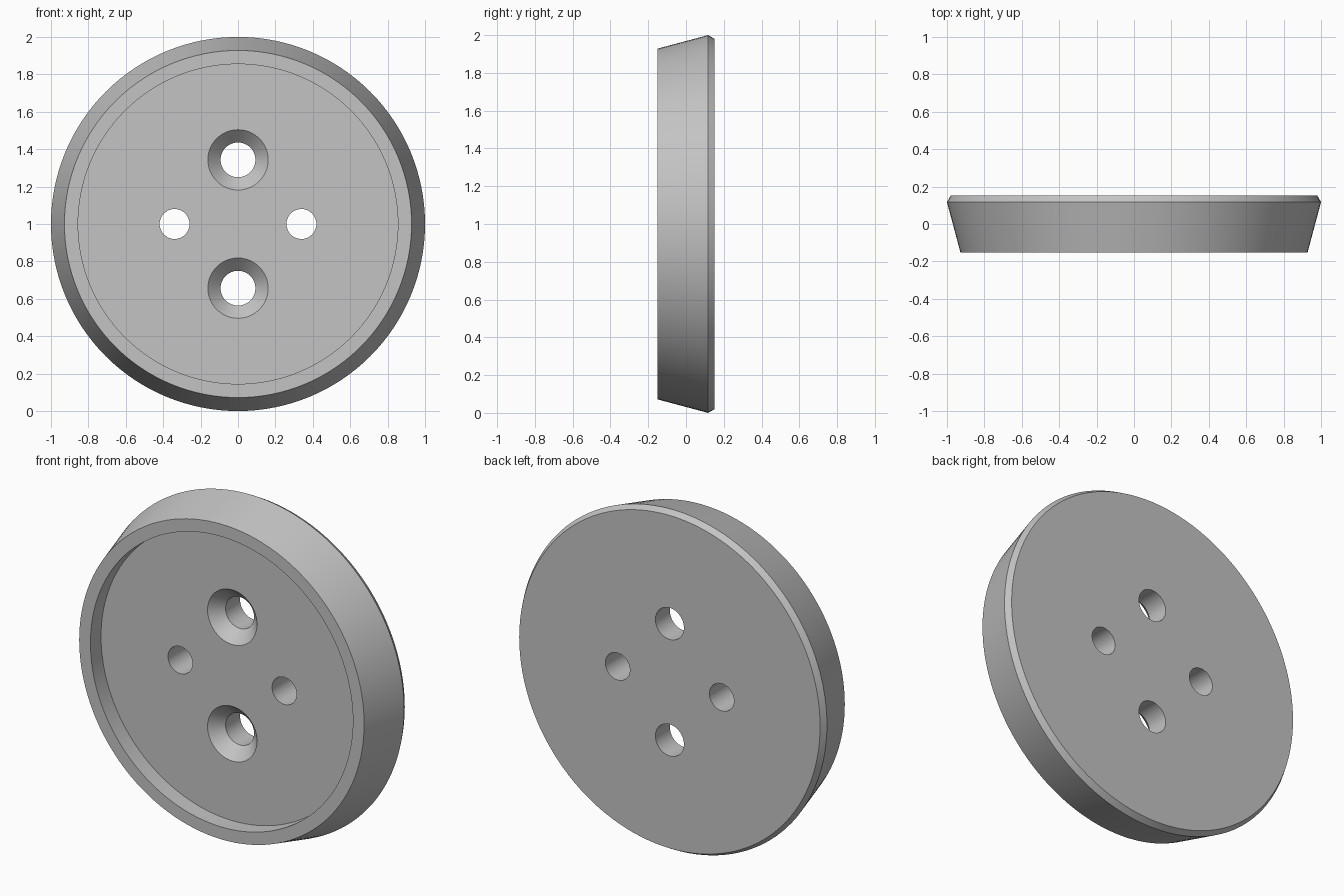
import bpy, bmesh
from math import cos, sin, tau, radians

cube = bpy.data.objects.get("Cube")
if cube:
    bpy.data.objects.remove(cube, do_unlink=True)

grey = bpy.data.materials.new("plain grey")
grey.use_nodes = True
colour = (0.55, 0.55, 0.55, 1)
grey.diffuse_color = colour
grey.node_tree.nodes["Principled BSDF"].inputs["Base Color"].default_value = colour


def lathe(name, profile, segments, x=0, z=1):
    """Solid turned about the y direction from (radius, y) points, capped at both ends."""
    bm = bmesh.new()
    angles = [tau * i / segments for i in range(segments)]
    rings = [[bm.verts.new((x + r * cos(a), y, z + r * sin(a))) for a in angles]
             for r, y in profile]
    for a, b in zip(rings, rings[1:]):
        for i in range(segments):
            j = (i + 1) % segments
            bm.faces.new((a[i], a[j], b[j], b[i]))
    bm.faces.new(rings[0])
    bm.faces.new(rings[-1])
    bmesh.ops.recalc_face_normals(bm, faces=bm.faces)
    mesh = bpy.data.meshes.new(name)
    bm.to_mesh(mesh)
    bm.free()
    mesh.materials.append(grey)
    obj = bpy.data.objects.new(name, mesh)
    bpy.context.collection.objects.link(obj)
    return obj


# Tapered disc with a shallow recessed front and a chamfered back edge
floor = -0.053
disc = lathe("disc", [(0.855, floor), (0.855, -0.152), (0.928, -0.152),
                      (1.0, 0.117), (0.98, 0.152)], 128)

# Countersunk screw holes above and below, plain holes to each side
cutters = []
for side in (-1, 1):
    cutters.append(lathe("screw_hole_cutter",
                         [(0.171, floor - 0.01), (0.093, floor + 0.07), (0.093, 0.2)],
                         48, z=1 + side * 0.343))
    cutters.append(lathe("plain_hole_cutter", [(0.08, floor - 0.01), (0.08, 0.2)],
                         48, x=side * 0.339))

for cutter in cutters:
    cutter.hide_render = True
    cut = disc.modifiers.new("hole", "BOOLEAN")
    cut.operation = "DIFFERENCE"
    cut.solver = "EXACT"
    cut.object = cutter

# Bake the holes into the disc and drop the cutters
bpy.context.view_layer.update()
graph = bpy.context.evaluated_depsgraph_get()
baked = bpy.data.meshes.new_from_object(disc.evaluated_get(graph))
disc.modifiers.clear()
disc.data = baked
for cutter in cutters:
    bpy.data.objects.remove(cutter, do_unlink=True)

# Smooth round walls, crisp edges
for obj in bpy.context.selected_objects:
    obj.select_set(False)
disc.select_set(True)
bpy.context.view_layer.objects.active = disc
bpy.ops.object.shade_smooth_by_angle(angle=radians(30))
